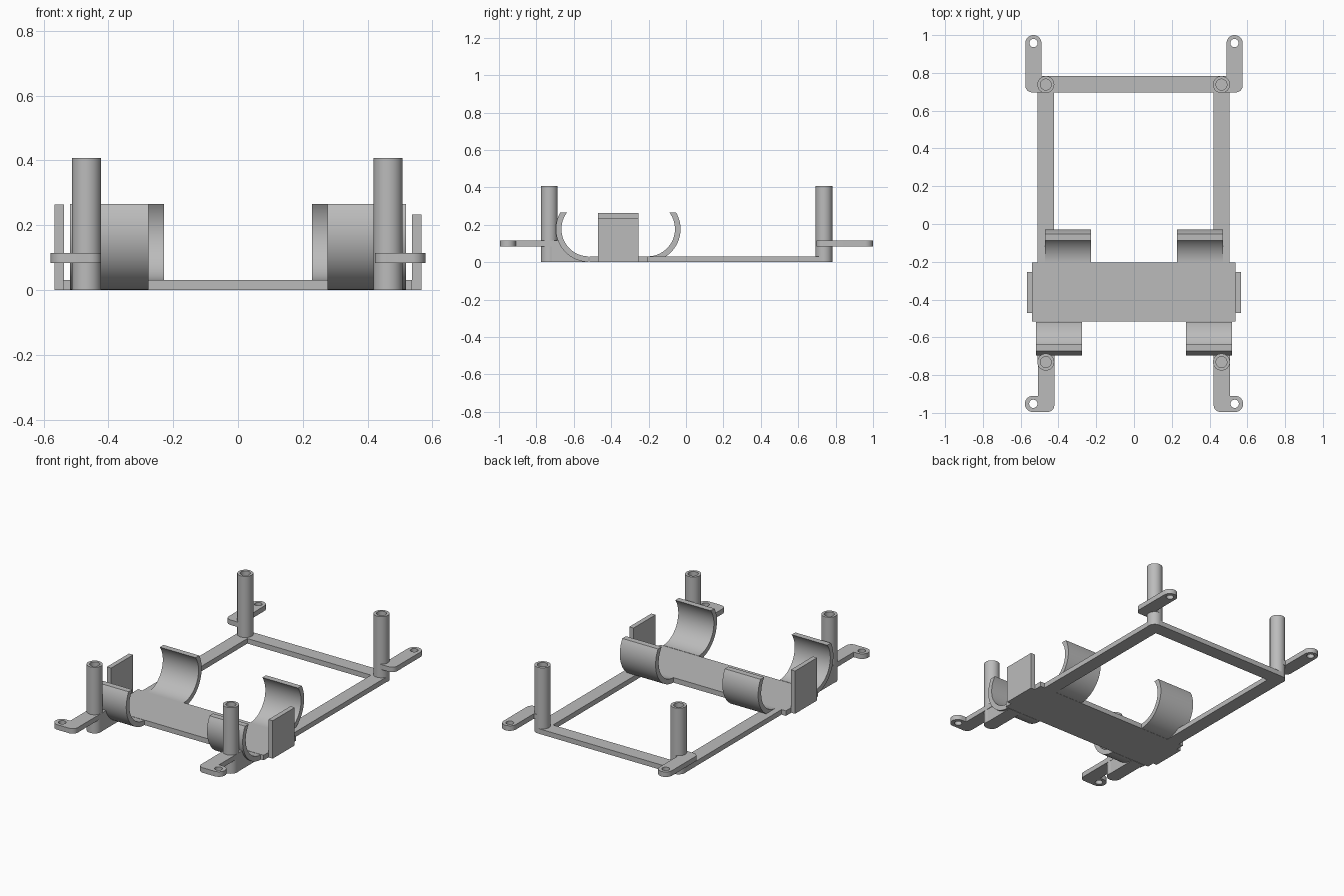
import bpy, bmesh, math

if "Cube" in bpy.data.objects:
    bpy.data.objects.remove(bpy.data.objects["Cube"])

gray = bpy.data.materials.new("plain gray")
gray.diffuse_color = (0.5, 0.5, 0.5, 1)
gray.use_nodes = True
gray.node_tree.nodes["Principled BSDF"].inputs["Base Color"].default_value = gray.diffuse_color


def finish(ob, smooth=True):
    ob.data.materials.append(gray)
    bpy.ops.object.select_all(action='DESELECT')
    ob.select_set(True)
    bpy.context.view_layer.objects.active = ob
    if smooth:
        bpy.ops.object.shade_smooth_by_angle(angle=math.radians(30))
    return ob


def from_bmesh(name, bm, smooth=True):
    bmesh.ops.recalc_face_normals(bm, faces=bm.faces)
    me = bpy.data.meshes.new(name)
    bm.to_mesh(me)
    bm.free()
    ob = bpy.data.objects.new(name, me)
    bpy.context.collection.objects.link(ob)
    return finish(ob, smooth)


def prism(name, pts, offset, smooth=True):
    """Extrude a flat outline of 3D points by an offset vector."""
    bm = bmesh.new()
    face = bm.faces.new([bm.verts.new(p) for p in pts])
    ext = bmesh.ops.extrude_face_region(bm, geom=[face], use_keep_orig=True)
    moved = [v for v in ext['geom'] if isinstance(v, bmesh.types.BMVert)]
    bmesh.ops.translate(bm, verts=moved, vec=offset)
    return from_bmesh(name, bm, smooth)


def box(name, x0, x1, y0, y1, z0, z1):
    return prism(name, [(x0, y0, z0), (x1, y0, z0), (x1, y1, z0), (x0, y1, z0)],
                 (0, 0, z1 - z0), False)


def rounded(corners, steps=10):
    """Outline with each corner (x, y, radius) rounded by a tangent arc."""
    out = []
    for i, (x, y, r) in enumerate(corners):
        if r == 0:
            out.append((x, y))
            continue
        dirs = []
        for px, py, _ in (corners[i - 1], corners[(i + 1) % len(corners)]):
            d = math.hypot(px - x, py - y)
            dirs.append(((px - x) / d, (py - y) / d))
        (ax, ay), (bx, by) = dirs
        for k in range(steps + 1):        # square corners: quarter circles
            t = math.pi / 2 * k / steps
            u, v = r * (1 - math.sin(t)), r * (1 - math.cos(t))
            out.append((x + ax * u + bx * v, y + ay * u + by * v))
    return out


def flat_arm(name, corners, hole, side):
    """Rounded flat bracket with a screw hole, mirrored by side."""
    cu = bpy.data.curves.new(name, 'CURVE')
    cu.dimensions = '2D'
    cu.fill_mode = 'BOTH'
    cu.extrude = 0.0155
    ring = [(hole[0] + 0.022 * math.cos(a * math.pi / 12),
             hole[1] + 0.022 * math.sin(a * math.pi / 12)) for a in range(24)]
    for pts in (rounded(corners), ring):
        sp = cu.splines.new('POLY')
        sp.points.add(len(pts) - 1)
        for p, (x, y) in zip(sp.points, pts):
            p.co = (x * side, y, 0, 1)
        sp.use_cyclic_u = True
    curve_ob = bpy.data.objects.new(name, cu)
    bpy.context.collection.objects.link(curve_ob)
    me = bpy.data.meshes.new_from_object(
        curve_ob.evaluated_get(bpy.context.evaluated_depsgraph_get()))
    bpy.data.objects.remove(curve_ob)
    bm = bmesh.new()
    bm.from_mesh(me)
    bmesh.ops.remove_doubles(bm, verts=bm.verts, dist=0.0001)
    bmesh.ops.translate(bm, verts=bm.verts, vec=(0, 0, 0.0995))
    return from_bmesh(name, bm)


def post(name, x, y):
    """Round standoff with a blind screw bore in its top."""
    R, r, n = 0.045, 0.029, 32
    prof = [(R, 0), (R, 0.408), (r, 0.408), (r, 0.12)]
    bm = bmesh.new()
    rings = [[bm.verts.new((x + q * math.cos(2 * math.pi * k / n),
                            y + q * math.sin(2 * math.pi * k / n), z))
              for k in range(n)] for q, z in prof]
    for a, b in zip(rings, rings[1:]):
        for k in range(n):
            bm.faces.new((a[k], a[(k + 1) % n], b[(k + 1) % n], b[k]))
    bm.faces.new(rings[0])
    bm.faces.new(rings[-1])
    return from_bmesh(name, bm)


def arc(cy, r, a0, a1, n=28):
    return [(cy + r * math.cos(a0 + (a1 - a0) * k / n),
             0.177 + r * math.sin(a0 + (a1 - a0) * k / n)) for k in range(n + 1)]


R_OUT, R_IN, TIP = 0.176, 0.146, 0.088


def clip(name, x0, x1, cy, facing):
    """Curved holder strip, cut level at the tip; facing is +1 back, -1 front."""
    outer = arc(0, R_OUT, -math.pi / 2, math.asin(TIP / R_OUT))
    inner = arc(0, R_IN, math.asin(TIP / R_IN), -math.pi / 2)
    pts = [(x0, cy + facing * y, z) for y, z in outer + inner]
    return prism(name, pts, (x1 - x0, 0, 0))


# base plate and back rail
box("base_plate", -0.54, 0.537, -0.517, -0.203, 0, 0.031)
box("back_rail", -0.465, 0.46, 0.697, 0.783, 0, 0.031)

for s, tag in ((-1, "left"), (1, "right")):
    px = s * 0.465 - 0.002
    # side rail and standoffs
    box("side_rail_" + tag, px - 0.043, px + 0.043, -0.203, 0.74, 0, 0.031)
    post("back_post_" + tag, px, 0.738)
    post("front_post_" + tag, px, -0.731)
    # holder clips
    for name, a, b, cy, f in (("front_clip_", 0.276, 0.519, -0.52, -1),
                              ("back_clip_", 0.228, 0.472, -0.205, 1)):
        clip(name + tag, min(s * a, s * b), max(s * a, s * b), cy, f)
    # upright end stop
    box("end_plate_" + tag, min(s * 0.537, s * 0.566), max(s * 0.537, s * 0.566),
        -0.47, -0.255, 0, 0.264 if s < 0 else 0.234)
    # web joining the front post to the base under the clip
    under = arc(-0.52, R_OUT - 0.01, -math.pi / 2, -math.pi + 0.45, 12)
    web = [(-0.735, 0), (-0.52, 0)] + under + [(-0.735, 0.115)]
    prism("front_web_" + tag, [(px - 0.043, y, z) for y, z in web], (0.086, 0, 0))
    # mounting arms
    flat_arm("front_arm_" + tag,
             [(0.422, -0.68, 0), (0.422, -0.995, 0.035), (0.578, -0.995, 0.042),
              (0.578, -0.91, 0.042), (0.508, -0.91, 0), (0.508, -0.68, 0)],
             (0.533, -0.952), s)
    flat_arm("back_arm_" + tag,
             [(0.46, 0.697, 0), (0.575, 0.697, 0.035), (0.575, 1.0, 0.042),
              (0.49, 1.0, 0.042), (0.49, 0.783, 0), (0.46, 0.783, 0)],
             (0.532, 0.958), s)
